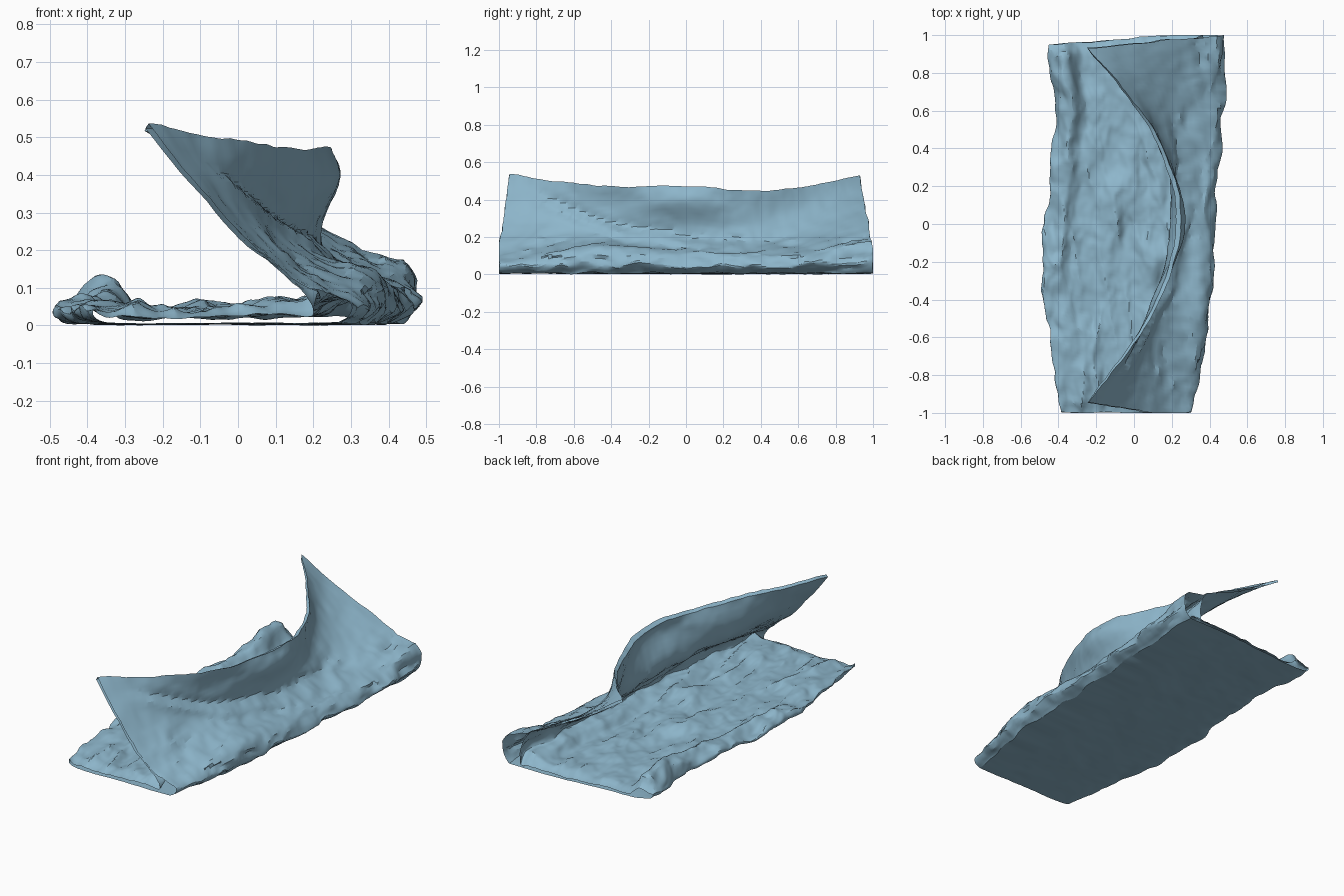
import bpy, bmesh, math
from mathutils import Vector, noise

if "Cube" in bpy.data.objects:
    bpy.data.objects.remove(bpy.data.objects["Cube"])

ROWS, SUB = 120, 6


def spline(pts, t):
    """Catmull-Rom through evenly spaced values, t in 0..1."""
    f = min(max(t, 0), 1) * (len(pts) - 1)
    i = min(int(f), len(pts) - 2)
    f -= i
    b, c = pts[i], pts[i + 1]
    a = pts[i - 1] if i else b * 2 - c
    d = pts[i + 2] if i + 2 < len(pts) else c * 2 - b
    return 0.5 * (b * 2 + (c - a) * f + (a * 2 - b * 5 + c * 4 - d) * f * f
                  + (b * 3 - a - c * 3 + d) * f ** 3)


def resample(pts):
    n = (len(pts) - 1) * SUB
    return [spline(pts, i / n) for i in range(n + 1)]


def ramp(v, a, b):
    """Smooth step from 0 at a to 1 at b."""
    f = min(1, max(0, (v - a) / (b - a)))
    return f * f * (3 - 2 * f)


# Flap profiles (x, z) from floor edge to rim, at y = -1, -0.5, 0, 0.5, 1
FLAP = [
    [(.27, .012), (.30, .03), (.28, .06), (.17, .12), (.04, .22), (-.10, .37), (-.24, .54)],
    [(.35, .012), (.39, .06), (.36, .14), (.22, .18), (.12, .25), (.08, .36), (.10, .48)],
    [(.38, .012), (.43, .05), (.38, .12), (.27, .16), (.22, .26), (.27, .40), (.25, .48)],
    [(.41, .012), (.46, .05), (.42, .10), (.30, .15), (.20, .22), (.13, .33), (.12, .455)],
    [(.44, .015), (.48, .08), (.46, .17), (.33, .21), (.14, .31), (-.06, .42), (-.24, .53)],
]
# Left outline and left roll height from front to back
LEFT = [-.39, -.42, -.44, -.48, -.49, -.47, -.44, -.44, -.41, -.44, -.46]
ROLL = [.07, .06, .06, .07, .08, .07, .08, .09, .11, .13, .12]
# Diagonal fold across the outside of the flap: height from front to back
FOLD = [.50, .40, .31, .24, .20, .17, .15, .13, .10, .07, .05]
columns = [[Vector(row[k]) for row in FLAP] for k in range(7)]


def bump(x, y, cx, cy, rx, ry, h):
    return h * math.exp(-((x - cx) / rx) ** 2 - ((y - cy) / ry) ** 2)


def top_height(x, y):
    z = .042 + .022 * noise.noise(Vector((x * 5, y * 2.2, 3)))
    z += .022 * (.3 - abs(noise.noise(Vector((x * 6 + y, y * 3 - x * 3, 9)))))
    z += bump(x, y, .12, -.2, .07, .12, .05) + bump(x, y, -.12, 0, .04, .22, .035)
    z += bump(x, y, .1, -.9, .12, .15, .03) + bump(x, y, -.3, -.9, .08, .2, .03)
    return max(.022, z)


def section(t):
    """Closed cross-section of the cloth at t (0 front, 1 back)."""
    y = 2 * t - 1
    outer = [spline(c, t) for c in columns]
    xl, roll = spline(LEFT, t), spline(ROLL, t)
    # underside of the flap, following the outer face
    inner = []
    for k in (6, 5, 4, 3):
        tan = (outer[k] - outer[k - 1]).normalized()
        w = .012 + .018 * (1 - abs(y))
        inner.append(outer[k] + Vector((-tan.y, tan.x)) * w)
    for p in inner:
        p.y = max(p.y, .07)
    inner[0].y = outer[6].y - .012
    # crumpled tuck at the root, then the upper layer running left
    root = outer[3].x
    shift = .03 * noise.noise(Vector((2, y * 6, 5)))
    tuck = [Vector((root + .03 + shift, .085)), Vector((root - .03 + shift, .075))]
    x0, x1 = root - .09, xl + .15
    upper = []
    for i in range(10):
        x = x0 + (x1 - x0) * i / 9
        upper.append(Vector((x, top_height(x, y))))
    curl = [Vector((xl + .09, roll)), Vector((xl + .035, roll * .8)),
            Vector((xl, .045)), Vector((xl + .02, .018))]
    x0, x1 = xl + .1, outer[0].x
    floor = [Vector((x0 + (x1 - x0) * i / 4, .010)) for i in range(4)]
    # the layers press together towards both open ends
    press = 1 - .65 * ramp(abs(y), .93, 1)
    for p in upper + tuck + curl[:2]:
        p.y = .012 + (p.y - .012) * press
    return resample(outer), resample(inner + tuck + upper + curl + floor)


def wrinkle(co, outside):
    """Add creases and small crumples; the floor face stays nearly flat."""
    x, y, z = co
    p = Vector((x * 7, y * 5, z * 7))
    amp = .004 + .008 * ramp(z, .01, .04) - .005 * ramp(z, .2, .3)
    d = noise.noise_vector(p) + .5 * noise.noise_vector(p * 2.6) \
        + .35 * noise.noise_vector(p * 5)
    co = co + d * amp
    ridge = abs(noise.noise(Vector((x * 9, y * 3.5 + x * 4, z * 6))))
    co.z += .03 * (.25 - ridge) * ramp(z, .02, .05) * (1 - ramp(z, .18, .26))
    # diagonal fold on the outside of the flap
    if outside and z > .03:
        h = z - spline(FOLD, (y + 1) / 2) - .02 * noise.noise(Vector((4, y * 4, 0)))
        k = math.exp(-(h / .03) ** 2) * ramp(z, .03, .08) * (1 - ramp(abs(y), .7, .95))
        co.x += .018 * k
        co.x -= .014 * math.exp(-((h - .045) / .025) ** 2) * (1 - ramp(z, .4, .48))
    # ragged, crumpled hems along the left and right edges
    hem = ramp(-x, .33, .40)
    co.x += .012 * hem * noise.noise(Vector((1, y * 11, z * 20)))
    co.z += .022 * hem * noise.noise(Vector((x * 12, y * 9, 7))) * min(1, z / .05)
    if outside and z < .1:
        co.x += .022 * noise.noise(Vector((6, y * 8, z * 25)))
        co.z += .012 * noise.noise(Vector((8, y * 9, z * 10)))
    return Vector((max(-.5, min(.49, co.x)), max(-1, min(1, co.y)), max(0, co.z)))


# Folded cloth: loft the sections from front to back
bm = bmesh.new()
loops = []
for r in range(ROWS + 1):
    t = r / ROWS
    ring = []
    for part, outside in zip(section(t), (True, False)):
        for p in part:
            y = 2 * t - 1
            pull = 1 - (.07 if y > 0 else .055) * max(0, (p.y - .15) / .38)
            if y > 0:  # back edge runs slightly askew
                pull -= .05 * max(0, .2 - p.x) / .65 * (p.y < .14)
            ring.append(bm.verts.new(wrinkle(Vector((p.x, y * pull, p.y)), outside)))
    loops.append(ring)
n = len(loops[0])
for a, b in zip(loops, loops[1:]):
    for i in range(n):
        j = (i + 1) % n
        bm.faces.new((a[i], b[i], b[j], a[j]))
bmesh.ops.recalc_face_normals(bm, faces=bm.faces)
low = min(v.co.z for v in bm.verts)
for v in bm.verts:
    v.co.z -= low
mesh = bpy.data.meshes.new("folded_cloth")
bm.to_mesh(mesh)
bm.free()
cloth = bpy.data.objects.new("folded_cloth", mesh)
bpy.context.collection.objects.link(cloth)

# Soft blue fabric
blue = bpy.data.materials.new("blue_fabric")
blue.diffuse_color = (.27, .47, .60, 1)
blue.use_nodes = True
blue.node_tree.nodes["Principled BSDF"].inputs["Base Color"].default_value = blue.diffuse_color
mesh.materials.append(blue)
bpy.context.view_layer.objects.active = cloth
cloth.select_set(True)
bpy.ops.object.shade_smooth_by_angle(angle=math.radians(25))
